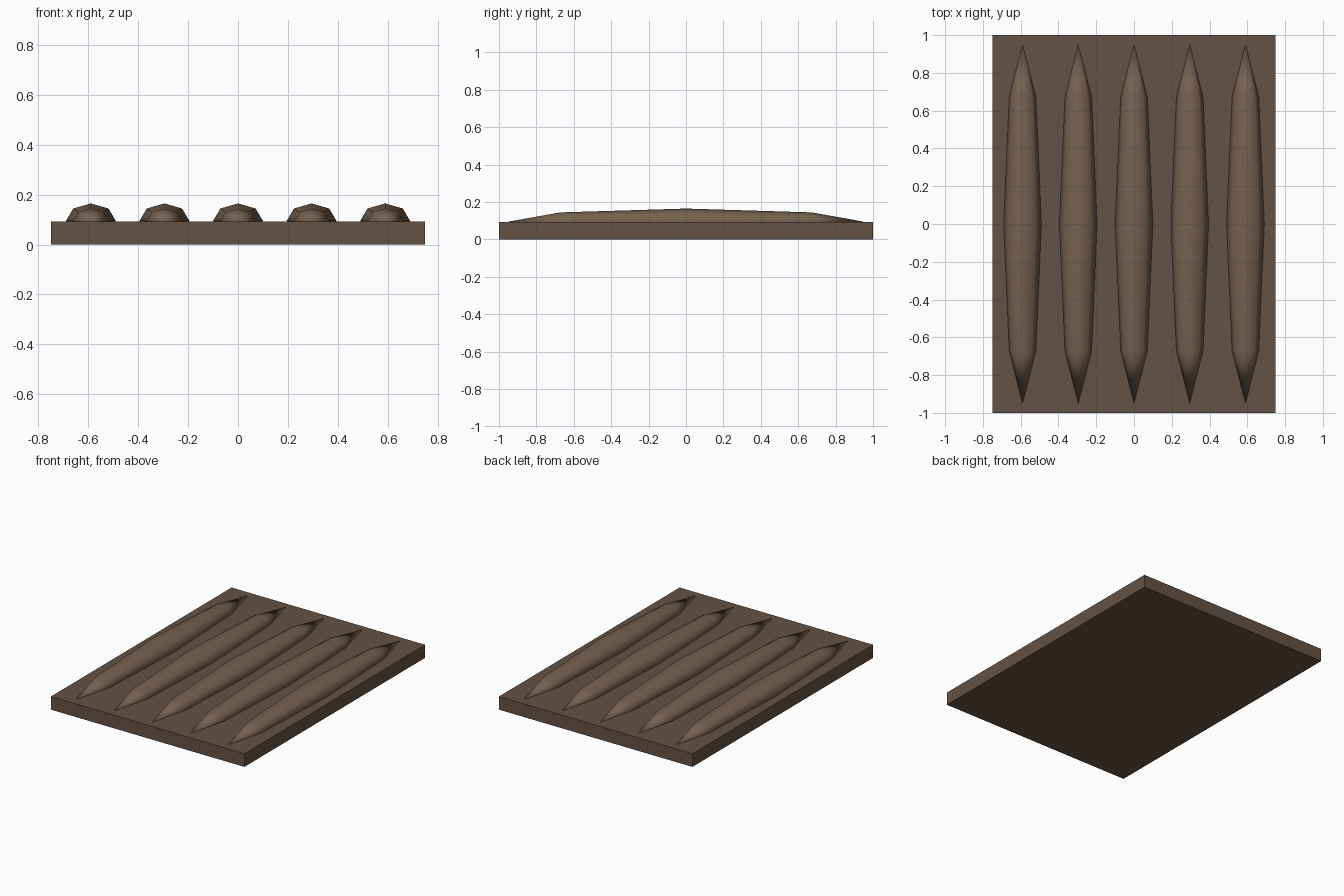
import bpy
import math

if "Cube" in bpy.data.objects:
    bpy.data.objects.remove(bpy.data.objects["Cube"])


def material(name, rgb):
    mat = bpy.data.materials.new(name)
    mat.diffuse_color = (*rgb, 1)
    mat.use_nodes = True
    mat.node_tree.nodes["Principled BSDF"].inputs["Base Color"].default_value = mat.diffuse_color
    return mat


base_wood = material("base_brown", (0.13, 0.085, 0.06))
ridge_wood = material("ridge_brown", (0.18, 0.12, 0.078))

# Flat rectangular slab
bpy.ops.mesh.primitive_cube_add(size=1, location=(0, 0, 0.046))
slab = bpy.context.object
slab.name = "base_slab"
slab.scale = (1.5, 2.0, 0.092)
bpy.ops.object.transform_apply(location=False, rotation=False, scale=True)
slab.data.materials.append(base_wood)

# Five stretched low-poly spheres half sunk in the slab, poles along y
for i in range(5):
    x = (i - 2) * 0.295
    bpy.ops.mesh.primitive_uv_sphere_add(segments=8, ring_count=4, radius=1,
                                         rotation=(math.pi / 2, 0, 0))
    ridge = bpy.context.object
    ridge.name = f"ridge_{i + 1}"
    bpy.ops.object.transform_apply(location=False, rotation=True, scale=False)
    ridge.scale = (0.1, 0.95, 0.07)
    ridge.location = (x, 0, 0.095)
    bpy.ops.object.transform_apply(location=False, rotation=False, scale=True)
    bpy.ops.object.shade_smooth()
    ridge.data.materials.append(ridge_wood)
